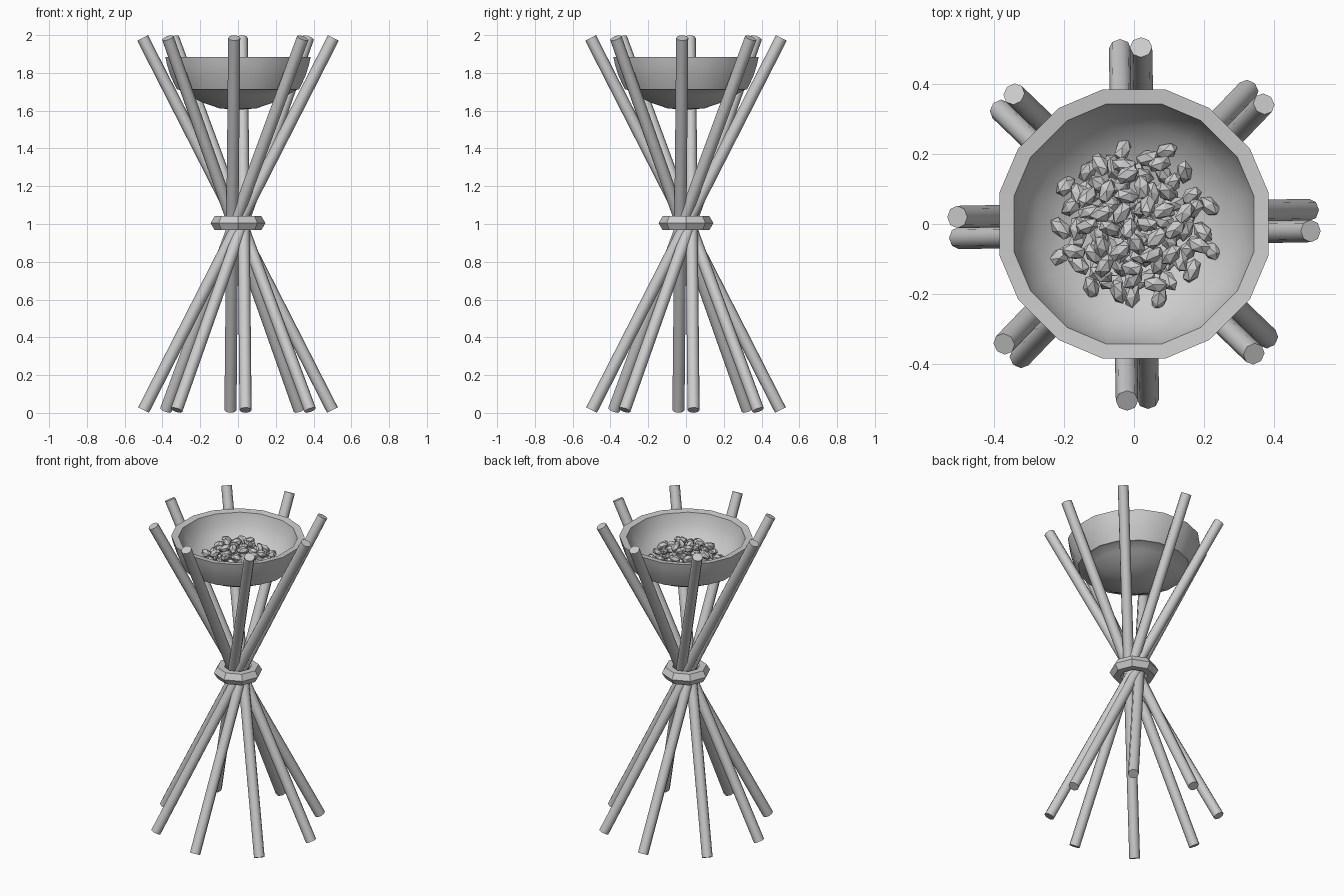
import bpy, bmesh, math, random
from mathutils import Vector, Matrix

if "Cube" in bpy.data.objects:
    bpy.data.objects.remove(bpy.data.objects["Cube"])

random.seed(7)


def smooth(obj, angle):
    bpy.ops.object.select_all(action='DESELECT')
    obj.select_set(True)
    bpy.context.view_layer.objects.active = obj
    bpy.ops.object.shade_smooth_by_angle(angle=math.radians(angle))


def make_object(name, bm):
    mesh = bpy.data.meshes.new(name)
    bm.to_mesh(mesh)
    bm.free()
    obj = bpy.data.objects.new(name, mesh)
    bpy.context.collection.objects.link(obj)
    return obj


# Eight crossed poles, each passing just beside the axis
low, high = Vector((-0.5, -0.04, 0.015)), Vector((0.505, -0.02, 1.985))
axis = high - low
for i in range(8):
    bpy.ops.mesh.primitive_cylinder_add(vertices=8, radius=0.032, depth=axis.length)
    pole = bpy.context.object
    pole.name = f"pole_{i + 1}"
    tilt = Vector((0, 0, 1)).rotation_difference(axis).to_matrix().to_4x4()
    pole.matrix_world = (Matrix.Rotation(i * math.pi / 4, 4, 'Z')
                         @ Matrix.Translation((low + high) / 2) @ tilt)
    smooth(pole, 50)

# Binding ring around the crossing
bpy.ops.mesh.primitive_torus_add(location=(0, 0, 1.005), major_segments=8, minor_segments=6,
                                 major_radius=0.103, minor_radius=0.042)
bpy.context.object.name = "binding_ring"

# Fire bowl: profile from outer bottom over the rim to the inner floor
profile = [(0.10, 1.612), (0.19, 1.642), (0.27, 1.682), (0.315, 1.71), (0.332, 1.712),
           (0.365, 1.78), (0.385, 1.84), (0.395, 1.885), (0.352, 1.88),
           (0.335, 1.81), (0.285, 1.735), (0.20, 1.68), (0.10, 1.652)]
angles = [math.radians(q * 90 + a) for q in range(4) for a in (13, 33, 57, 77)]
bm = bmesh.new()
rings = [[bm.verts.new((r * math.cos(a), r * math.sin(a), z)) for a in angles] for r, z in profile]
n = len(angles)
for r0, r1 in zip(rings, rings[1:]):
    for j in range(n):
        k = (j + 1) % n
        bm.faces.new((r0[j], r0[k], r1[k], r1[j]))
for ring, z in ((rings[0], 1.605), (rings[-1], 1.645)):
    centre = bm.verts.new((0, 0, z))
    for j in range(n):
        bm.faces.new((ring[j], ring[(j + 1) % n], centre))
bmesh.ops.recalc_face_normals(bm, faces=bm.faces[:])
smooth(make_object("fire_bowl", bm), 40)

# Heap of faceted coals: layers of (count, radius, height)
bm = bmesh.new()
for count, radius, height in ((46, 0.235, 1.69), (34, 0.20, 1.745), (22, 0.155, 1.79), (9, 0.09, 1.825)):
    for i in range(count):
        r = radius * math.sqrt((i + 0.5) / count)
        a = i * 2.39996 + height * 40
        spin = (Matrix.Rotation(random.uniform(0, 2 * math.pi), 4, 'Z')
                @ Matrix.Rotation(random.uniform(-0.7, 0.7), 4, 'Y')
                @ Matrix.Rotation(random.uniform(0, 6), 4, 'X'))
        place = Matrix.Translation((r * math.cos(a), r * math.sin(a), height + 0.4 * r * r))
        bmesh.ops.create_icosphere(bm, subdivisions=1, radius=1,
                                   matrix=place @ spin @ Matrix.Diagonal((0.04, 0.024, 0.024, 1)))
make_object("coals", bm)
